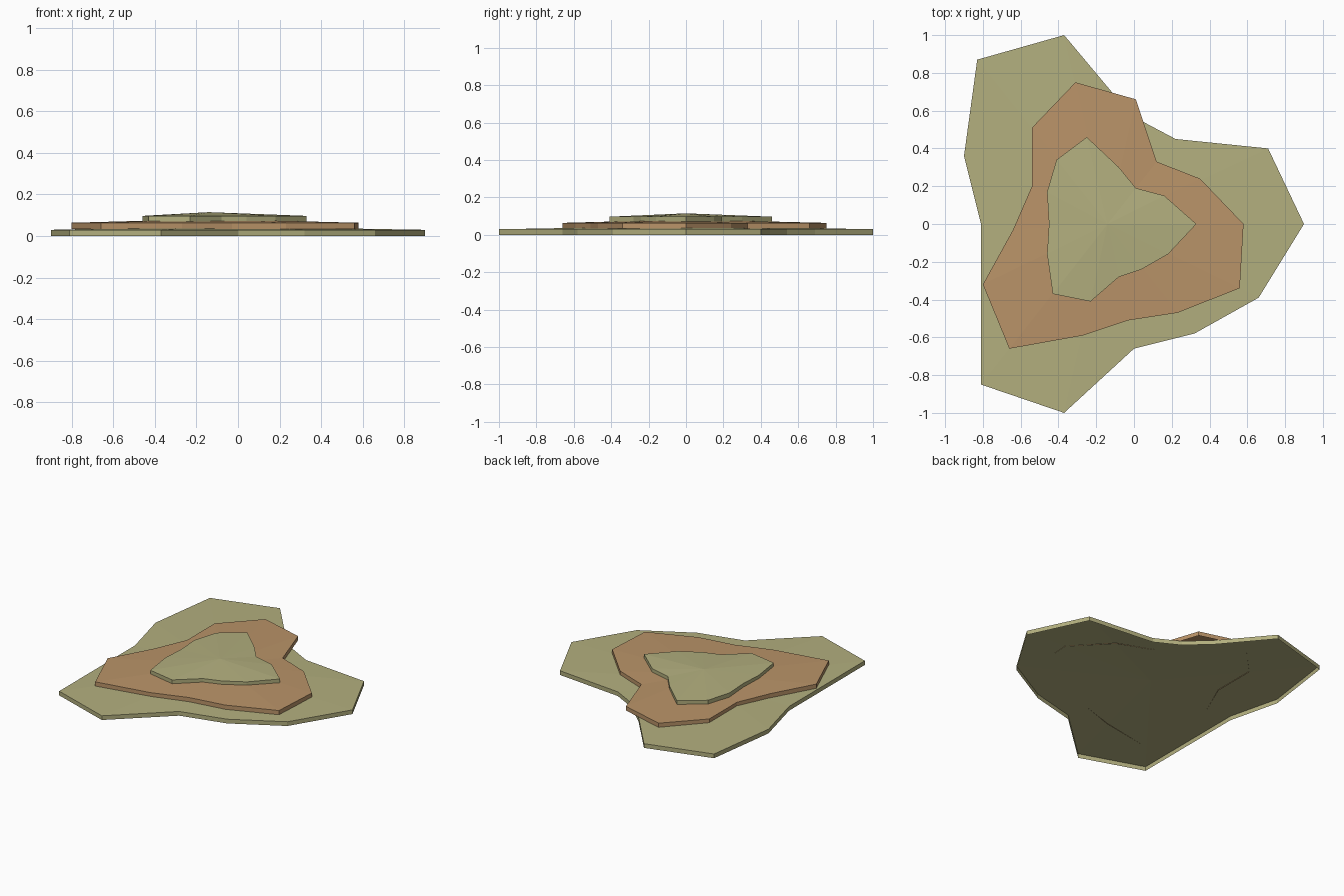
import bpy
import bmesh

default_cube = bpy.data.objects.get("Cube")
if default_cube:
    bpy.data.objects.remove(default_cube, do_unlink=True)

WALL = 0.03          # height of each layer's rim
RISE = 0.018         # how far the middle is raised above the rim
PEAK = (-0.14, 0)    # shared high point of all layers


def make_material(name, colour):
    material = bpy.data.materials.new(name)
    material.use_nodes = True
    material.diffuse_color = (*colour, 1)
    shader = material.node_tree.nodes["Principled BSDF"]
    shader.inputs["Base Color"].default_value = (*colour, 1)
    shader.inputs["Roughness"].default_value = 0.9
    return material


def make_layer(name, outline, base, material):
    """Open-bottomed shell: upright rim with a shallow faceted cone on top."""
    bm = bmesh.new()
    low = [bm.verts.new((x, y, base)) for x, y in outline]
    high = [bm.verts.new((x, y, base + WALL)) for x, y in outline]
    peak = bm.verts.new((*PEAK, base + WALL + RISE))
    # The outlines run clockwise, so each step goes from i back to i - 1
    for i in range(len(outline)):
        bm.faces.new((low[i], low[i - 1], high[i - 1], high[i]))
        bm.faces.new((high[i], high[i - 1], peak))
    mesh = bpy.data.meshes.new(name)
    bm.to_mesh(mesh)
    bm.free()
    mesh.materials.append(material)
    layer = bpy.data.objects.new(name, mesh)
    bpy.context.collection.objects.link(layer)
    return layer


olive = make_material("dry olive", (0.45, 0.43, 0.21))
clay = make_material("clay brown", (0.49, 0.295, 0.14))

# Wide ground layer with three lobes
ground_outline = [
    (.9, 0), (.66, -.39), (.32, -.58), (0, -.66), (-.37, -1), (-.81, -.85),
    (-.81, 0), (-.9, .36), (-.83, .87), (-.37, 1), (-.11, .69), (.05, .54),
    (.22, .45), (.71, .4)]

# Brown middle layer, overhanging slightly at the back
middle_outline = [
    (.58, 0), (.56, -.34), (.23, -.47), (-.03, -.51), (-.27, -.59),
    (-.66, -.66), (-.8, -.32), (-.64, -.03), (-.54, .2), (-.54, .51),
    (-.31, .75), (.01, .66), (.12, .33), (.35, .24)]

# Small top layer
top_outline = [
    (.33, 0), (.18, -.16), (.04, -.24), (-.08, -.28), (-.23, -.41),
    (-.43, -.37), (-.46, -.16), (-.45, 0), (-.46, .17), (-.41, .34),
    (-.25, .46), (-.08, .3), (.01, .19), (.16, .15)]

make_layer("ground_layer", ground_outline, 0, olive)
make_layer("middle_layer", middle_outline, 0.034, clay)
make_layer("top_layer", top_outline, 0.067, olive)
